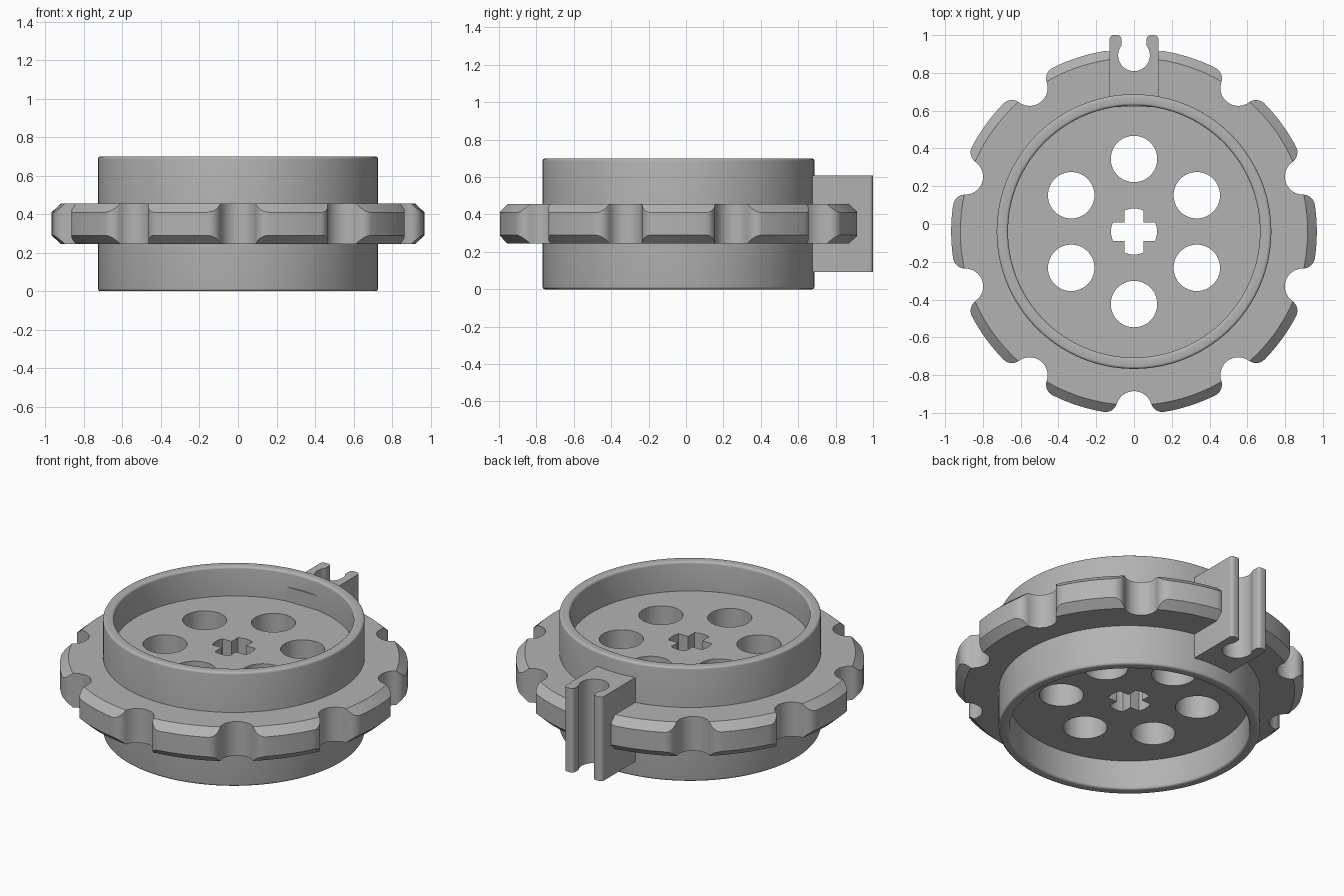
import bpy, bmesh, math
from math import sin, cos, pi, radians
from mathutils import Vector

cube = bpy.data.objects.get("Cube")
if cube:
    bpy.data.objects.remove(cube, do_unlink=True)

CY = -0.04          # wheel axis in y
MID = 0.35          # mid height
SEG = 128

grey = bpy.data.materials.new("light grey plastic")
grey.use_nodes = True
colour = (0.45, 0.45, 0.45, 1)
grey.diffuse_color = colour
grey.node_tree.nodes["Principled BSDF"].inputs["Base Color"].default_value = colour


def finish(name, bm, y=CY):
    bmesh.ops.recalc_face_normals(bm, faces=bm.faces[:])
    mesh = bpy.data.meshes.new(name)
    bm.to_mesh(mesh)
    bm.free()
    ob = bpy.data.objects.new(name, mesh)
    ob.location.y = y
    mesh.materials.append(grey)
    bpy.context.collection.objects.link(ob)
    return ob


def prism(name, outlines, z0, z1, y=CY):
    """Extrude one or more closed outlines from z0 to z1."""
    bm = bmesh.new()
    for pts in outlines:
        face = bm.faces.new([bm.verts.new((p[0], p[1], z0)) for p in pts])
        ext = bmesh.ops.extrude_face_region(bm, geom=[face])["geom"]
        bmesh.ops.translate(bm, vec=(0, 0, z1 - z0),
                            verts=[v for v in ext if isinstance(v, bmesh.types.BMVert)])
    return finish(name, bm, y)


def lathe(name, profile, closed):
    bm = bmesh.new()
    vs = [bm.verts.new((r, 0, z)) for r, z in profile]
    pairs = list(zip(vs, vs[1:])) + ([(vs[-1], vs[0])] if closed else [])
    edges = [bm.edges.new(p) for p in pairs]
    bmesh.ops.spin(bm, geom=vs + edges, cent=(0, 0, 0), axis=(0, 0, 1),
                   angle=2 * pi, steps=SEG, use_merge=True)
    bmesh.ops.remove_doubles(bm, verts=bm.verts[:], dist=1e-5)
    return finish(name, bm)


def arc(cx, cy, r, a0, a1, n):
    return [(cx + r * cos(a0 + (a1 - a0) * i / n),
             cy + r * sin(a0 + (a1 - a0) * i / n)) for i in range(n + 1)]


def boolean(ob, tool, operation):
    mod = ob.modifiers.new("cut", "BOOLEAN")
    mod.operation, mod.object, mod.solver = operation, tool, "EXACT"
    bpy.context.view_layer.objects.active = ob
    bpy.ops.object.modifier_apply(modifier=mod.name)
    bpy.data.objects.remove(tool, do_unlink=True)


def smooth(ob):
    bpy.ops.object.select_all(action="DESELECT")
    ob.select_set(True)
    bpy.context.view_layer.objects.active = ob
    bpy.ops.object.shade_smooth_by_angle(angle=radians(28))


# Wheel: rim with rounded lips and a thick recessed web
R_OUT, R_IN, LIP, TOP, FLOOR = 0.727, 0.667, 0.014, 0.70, 0.52
upper = [(0, FLOOR), (R_IN, FLOOR)]
upper += arc(R_IN + LIP, TOP - LIP, LIP, pi, pi / 2, 4)
upper += arc(R_OUT - LIP, TOP - LIP, LIP, pi / 2, 0, 4)
lower = [(r, 2 * MID - z) for r, z in reversed(upper)]
wheel = lathe("wheel_rim_and_web", upper + lower, False)

# Six round holes and a cross shaped axle hole through the web
holes = [arc(0.384 * cos(a), 0.384 * sin(a), 0.123, 0, 2 * pi, 48)[:-1]
         for a in [radians(30 + 60 * k) for k in range(6)]]
HALF, ARM = 0.049, 0.122
spread = math.asin(HALF / ARM)
cross = []
for k in range(4):
    a = k * pi / 2
    cross += arc(0, 0, ARM, a - spread, a + spread, 6)
    corner = a + pi / 4
    cross.append((HALF * 2 ** 0.5 * cos(corner), HALF * 2 ** 0.5 * sin(corner)))
boolean(wheel, prism("hole_cutter", holes + [cross], 0.1, 0.6), "DIFFERENCE")
smooth(wheel)

# Sprocket flange: ten broad teeth with rounded notches between them
R_TIP, NOTCH_R, NOTCH_C, FILLET = 0.968, 0.095, 0.94, 0.063
d1, d2 = R_TIP - FILLET, NOTCH_R + FILLET
swing = math.acos((d1 ** 2 + NOTCH_C ** 2 - d2 ** 2) / (2 * d1 * NOTCH_C))
# One notch, pointing along +x, listed counter-clockwise
fx, fy = d1 * cos(swing), d1 * sin(swing)
touch = math.atan2(fy, fx - NOTCH_C)
half = arc(NOTCH_C, 0, NOTCH_R, pi, touch, 10)
half += arc(fx, fy, FILLET, touch - pi, swing - 2 * pi, 8)[1:] if touch - pi < swing - 2 * pi \
    else arc(fx, fy, FILLET, touch + pi, swing, 8)[1:]
if abs(touch + pi - swing) > pi:
    half = arc(NOTCH_C, 0, NOTCH_R, pi, touch, 10) + \
        arc(fx, fy, FILLET, touch - pi, swing, 8)[1:]
notch = [(x, -y) for x, y in reversed(half[1:])] + half
land = arc(0, 0, R_TIP, swing, 2 * pi / 10 - swing, 8)[1:-1]
outline = []
for k in range(10):
    a = pi / 2 + k * 2 * pi / 10
    outline += [(x * cos(a) - y * sin(a), x * sin(a) + y * cos(a)) for x, y in notch + land]
flange = prism("sprocket_flange", [outline], 0.245, 0.455)
# Conical bevel on the tooth edges and a bore that sits inside the rim wall
bevel = lathe("bevel_tool", [(0.70, 0.20), (0.871, 0.20), (1.0, 0.32),
                             (1.0, 0.38), (0.871, 0.50), (0.70, 0.50)], True)
boolean(flange, bevel, "INTERSECT")
smooth(flange)

# Clip block at the back: a snap socket between two rounded prongs
W, MOUTH, SOCKET, SY, TIP = 0.129, 0.067, 0.084, 0.893, 0.02
open_a = math.acos(MOUTH / SOCKET)
right = [(W, 0.619)]
right += arc(W - TIP, 1 - TIP, TIP, 0, pi / 2, 5)
right += arc(MOUTH + TIP, 1 - TIP, TIP, pi / 2, pi, 5)
right += arc(0, SY, SOCKET, open_a, -pi / 2, 16)
left = [(-x, y) for x, y in reversed(right[:-1])]
clip = prism("rear_clip", [right + left], 0.092, 0.608, 0)
smooth(clip)
